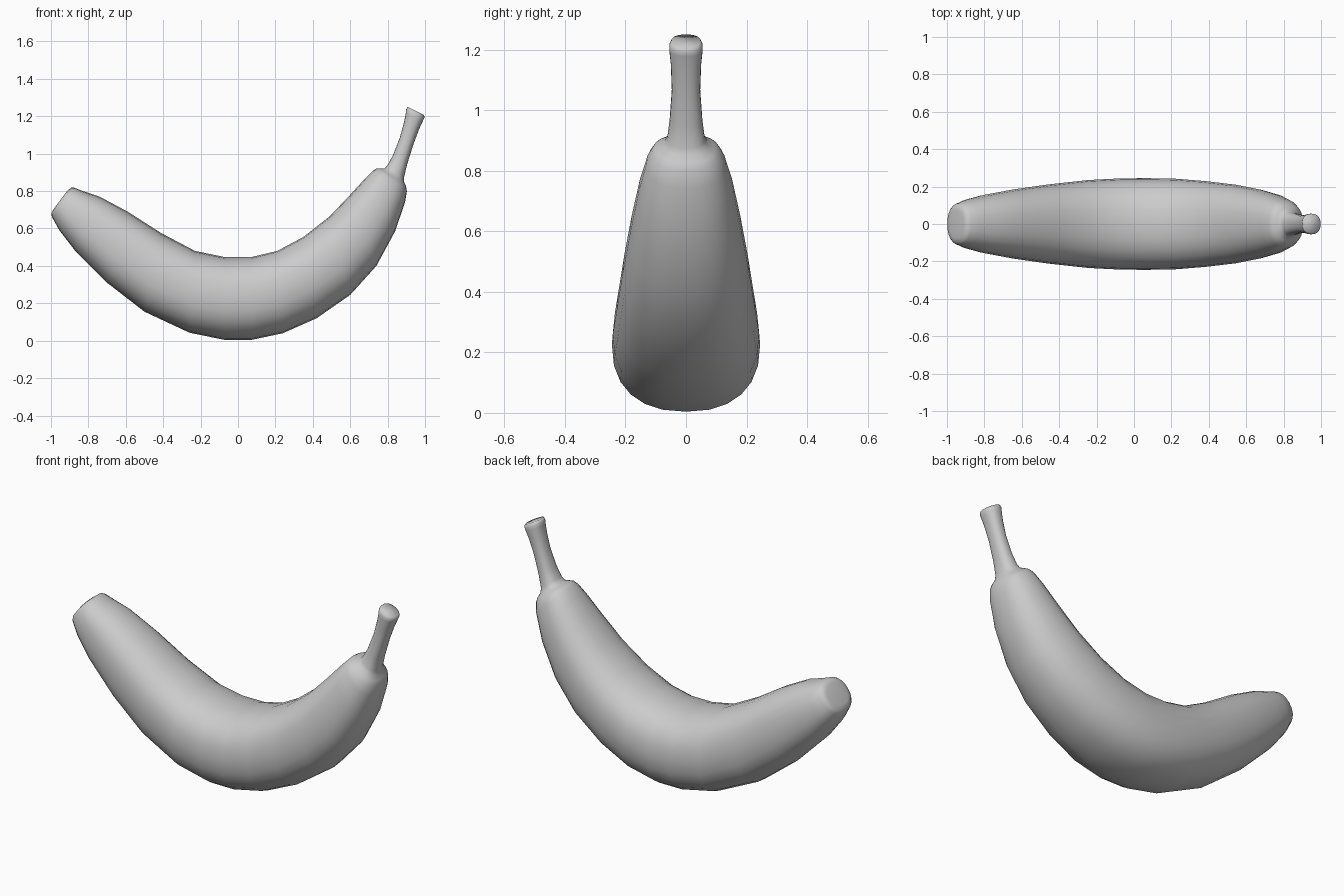
import bpy, bmesh, math
from mathutils import Vector

SIDES = 24


def ring(bm, inner, outer, half_width, power):
    """Rounded cross-section spanning an inner-curve and outer-curve point."""
    a = Vector((inner[0], 0, inner[1]))
    b = Vector((outer[0], 0, outer[1]))
    mid, axis = (a + b) / 2, (a - b) / 2
    verts = []
    for i in range(SIDES):
        t = 2 * math.pi * i / SIDES
        c, s = math.cos(t), math.sin(t)
        u = math.copysign(abs(c) ** (2 / power), c)
        v = math.copysign(abs(s) ** (2 / power), s)
        verts.append(bm.verts.new(mid + axis * u + Vector((0, half_width * v, 0))))
    return verts


def loft(name, stations, power):
    bm = bmesh.new()
    rings = [ring(bm, (s[0], s[1]), (s[2], s[3]), s[4], power) for s in stations]
    for r0, r1 in zip(rings, rings[1:]):
        for i in range(SIDES):
            j = (i + 1) % SIDES
            bm.faces.new((r0[i], r0[j], r1[j], r1[i]))
    bm.faces.new(rings[0])
    bm.faces.new(rings[-1])
    bmesh.ops.recalc_face_normals(bm, faces=bm.faces)
    for f in bm.faces:
        f.smooth = True
    mesh = bpy.data.meshes.new(name)
    bm.to_mesh(mesh)
    bm.free()
    obj = bpy.data.objects.new(name, mesh)
    bpy.context.collection.objects.link(obj)
    return obj


# Each station: inner x, inner z, outer x, outer z, half width
fruit = [
    # blunt tip
    (-.912, .803, -.984, .706, .075),
    (-.892, .818, -.998, .683, .098),
    (-.875, .818, -.995, .662, .11),
    # curved body
    (-.83, .80, -.955, .59, .13),
    (-.74, .77, -.87, .48, .155),
    (-.59, .69, -.70, .31, .185),
    (-.41, .575, -.50, .155, .212),
    (-.23, .48, -.26, .043, .235),
    (-.07, .447, -.07, .004, .244),
    (.07, .447, .07, .004, .245),
    (.21, .48, .24, .04, .242),
    (.35, .555, .42, .12, .229),
    (.49, .665, .60, .245, .21),
    (.60, .78, .74, .40, .185),
    (.68, .868, .84, .585, .157),
    (.722, .91, .893, .74, .13),
    # shoulder
    (.742, .921, .903, .80, .112),
    (.762, .921, .898, .826, .095),
    (.785, .922, .888, .85, .073),
    # stem
    (.80, .94, .888, .875, .062),
    (.83, .995, .905, .945, .054),
    (.865, .085 + 1, .938, 1.05, .047),
    (.888, 1.17, .968, 1.13, .05),
    (.897, 1.215, .99, 1.178, .055),
    # cut end of the stem
    (.899, 1.238, .998, 1.194, .055),
    (.908, 1.25, .994, 1.207, .048),
]
loft("banana", fruit, 2.35)
